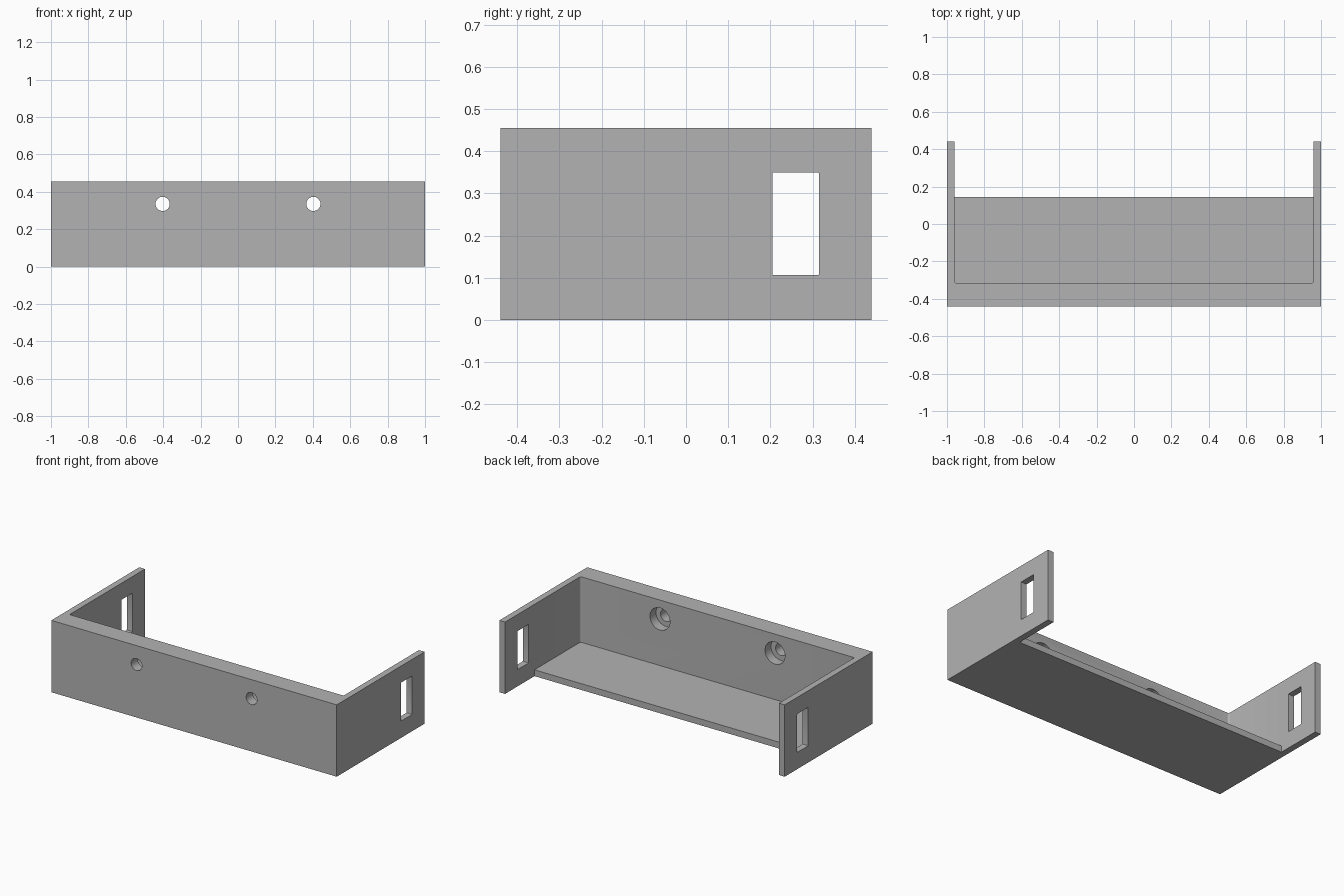
import bpy
import bmesh
from math import pi, radians
from mathutils import Matrix, Vector

old = bpy.data.objects.get("Cube")
if old:
    bpy.data.objects.remove(old, do_unlink=True)

HALF_X, HALF_Y, HEIGHT = 1.0, 0.44, 0.455
INNER_X, FRONT_IN, FLOOR_BACK, FLOOR_TOP = 0.96, -0.315, 0.145, 0.04

grey = bpy.data.materials.new("plain grey")
grey.use_nodes = True
grey.diffuse_color = (0.45, 0.45, 0.45, 1)
grey.node_tree.nodes["Principled BSDF"].inputs["Base Color"].default_value = grey.diffuse_color


def add_object(name, bm):
    mesh = bpy.data.meshes.new(name)
    bm.to_mesh(mesh)
    bm.free()
    obj = bpy.data.objects.new(name, mesh)
    bpy.context.collection.objects.link(obj)
    return obj


def box(name, low, high, round_axis=None, radius=0.0):
    """Box between two corners, optionally rounding the edges along one axis."""
    low, high = Vector(low), Vector(high)
    bm = bmesh.new()
    bmesh.ops.create_cube(bm, size=1)
    bmesh.ops.scale(bm, vec=high - low, verts=bm.verts)
    bmesh.ops.translate(bm, vec=(low + high) / 2, verts=bm.verts)
    if round_axis is not None:
        edges = [e for e in bm.edges
                 if abs((e.verts[0].co - e.verts[1].co)[round_axis]) > 0.001]
        bmesh.ops.bevel(bm, geom=edges, offset=radius, segments=4,
                        affect='EDGES', profile=0.5)
    return add_object(name, bm)


def rod(name, x, z, radius, y0, y1):
    """Cylinder along the y axis."""
    bm = bmesh.new()
    place = Matrix.Translation((x, (y0 + y1) / 2, z)) @ Matrix.Rotation(pi / 2, 4, 'X')
    bmesh.ops.create_cone(bm, cap_ends=True, segments=48, radius1=radius,
                          radius2=radius, depth=y1 - y0, matrix=place)
    return add_object(name, bm)


# Solid block that becomes the bracket
bracket = box("bracket", (-HALF_X, -HALF_Y, 0), (HALF_X, HALF_Y, HEIGHT))
bracket.data.materials.append(grey)

# Tray pocket, open space behind the floor, and slots through both arms
cutters = [
    box("pocket_cutter", (-INNER_X, FRONT_IN, FLOOR_TOP), (INNER_X, 1, 1), 2, 0.01),
    box("rear_cutter", (-INNER_X, FLOOR_BACK, -1), (INNER_X, 1, 1)),
    box("slot_cutter", (-2, 0.205, 0.106), (2, 0.315, 0.35), 0, 0.003),
]

# Counterbored screw holes through the front wall
for x in (-0.403, 0.403):
    cutters.append(rod("hole_cutter", x, 0.335, 0.038, -0.6, -0.2))
    cutters.append(rod("counterbore_cutter", x, 0.335, 0.07, FRONT_IN - 0.06, -0.2))

for cutter in cutters:
    cutter.hide_render = True
    mod = bracket.modifiers.new(cutter.name, 'BOOLEAN')
    mod.operation = 'DIFFERENCE'
    mod.solver = 'EXACT'
    mod.object = cutter

# Bake the cuts and remove the cutters
graph = bpy.context.evaluated_depsgraph_get()
finished = bpy.data.meshes.new_from_object(bracket.evaluated_get(graph))
bracket.modifiers.clear()
bracket.data = finished
for cutter in cutters:
    bpy.data.objects.remove(cutter, do_unlink=True)

finished.materials.clear()
finished.materials.append(grey)
for face in finished.polygons:
    face.material_index = 0

bpy.ops.object.select_all(action='DESELECT')
bracket.select_set(True)
bpy.context.view_layer.objects.active = bracket
bpy.ops.object.shade_smooth_by_angle(angle=radians(30))
